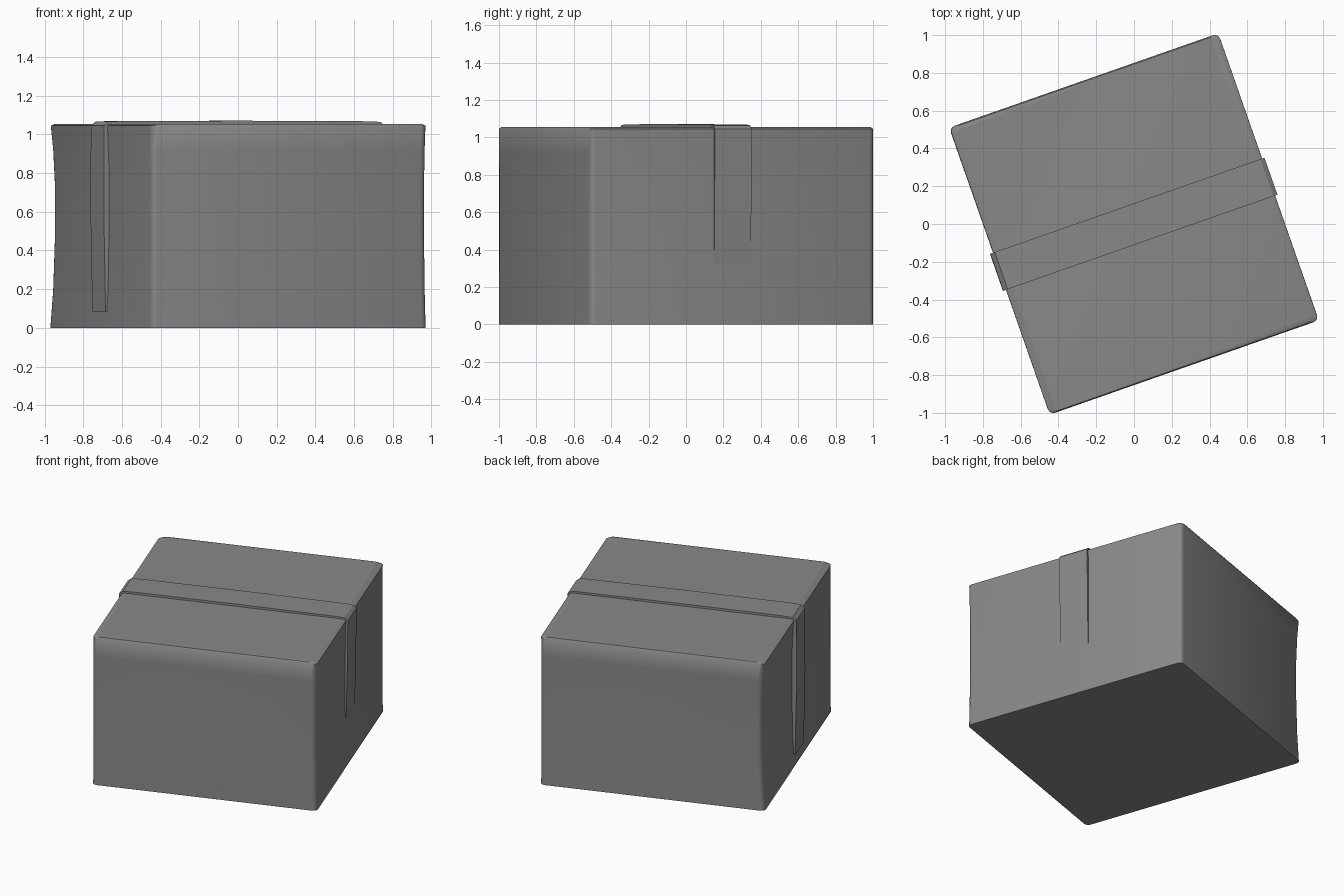
import bpy, bmesh, math

cube = bpy.data.objects.get("Cube")
if cube:
    bpy.data.objects.remove(cube, do_unlink=True)

TURN = math.radians(19.3)
HALF_X, HALF_Y, CUT = 0.755, 0.805, 0.03

grey = bpy.data.materials.new("cardboard_grey")
grey.use_nodes = True
colour = (0.25, 0.25, 0.25, 1)
grey.diffuse_color = colour
grey.node_tree.nodes["Principled BSDF"].inputs["Base Color"].default_value = colour


def finish(name, bm, angle):
    bmesh.ops.recalc_face_normals(bm, faces=bm.faces)
    mesh = bpy.data.meshes.new(name)
    bm.to_mesh(mesh)
    bm.free()
    mesh.materials.append(grey)
    obj = bpy.data.objects.new(name, mesh)
    bpy.context.collection.objects.link(obj)
    obj.rotation_euler.z = TURN
    bpy.ops.object.select_all(action='DESELECT')
    obj.select_set(True)
    bpy.context.view_layer.objects.active = obj
    bpy.ops.object.shade_smooth_by_angle(angle=math.radians(angle))
    return obj


# Box walls: rounded sections, pulled in a little at mid height per corner
CORNERS = [(1, 1, 0.1), (-1, 1, 1.0), (-1, -1, 0.15), (1, -1, 0.35)]


def section(bm, z, sag, inset):
    ring = []
    for sx, sy, amount in CORNERS:
        cx = HALF_X - CUT - sag * amount - inset
        cy = HALF_Y - CUT - sag * amount * 0.3 - inset * 0.3
        start = math.atan2(sy, sx) - math.pi / 4
        for step in range(4):
            a = start + step * math.pi / 6
            ring.append(bm.verts.new((sx * cx + CUT * math.cos(a),
                                      sy * cy + CUT * math.sin(a), z)))
    return ring


bm = bmesh.new()
levels = [(0, 0, 0), (0.2, 0.014, 0), (0.45, 0.022, 0), (0.75, 0.022, 0),
          (0.92, 0.014, 0), (1.045, 0.002, 0), (1.055, 0.002, 0.02)]
rings = [section(bm, *level) for level in levels]
for low, high in zip(rings, rings[1:]):
    for i in range(len(low)):
        j = (i + 1) % len(low)
        bm.faces.new((low[i], low[j], high[j], high[i]))
bm.faces.new(rings[0][::-1])
bm.faces.new(rings[-1])
finish("cardboard_box", bm, 40)

# Packing tape: folded profile over the lid and down both sides
outer = [(-0.762, 0.085), (-0.772, 0.6), (-0.770, 1.045), (-0.745, 1.066),
         (-0.66, 1.07), (0.0, 1.071), (0.70, 1.068), (0.745, 1.064),
         (0.768, 1.045), (0.764, 0.7), (0.757, 0.40), (0.747, 0.27)]
inner = [(0.73, 0.27), (0.73, 1.035), (-0.74, 1.035), (-0.74, 0.085)]
profile = outer + inner
bm = bmesh.new()
front = [bm.verts.new((x, -0.105, z)) for x, z in profile]
back = [bm.verts.new((x, 0.103, z)) for x, z in profile]
for i in range(len(profile)):
    j = (i + 1) % len(profile)
    bm.faces.new((front[i], front[j], back[j], back[i]))
bm.faces.new(front)
bm.faces.new(back[::-1])
finish("packing_tape", bm, 30)
